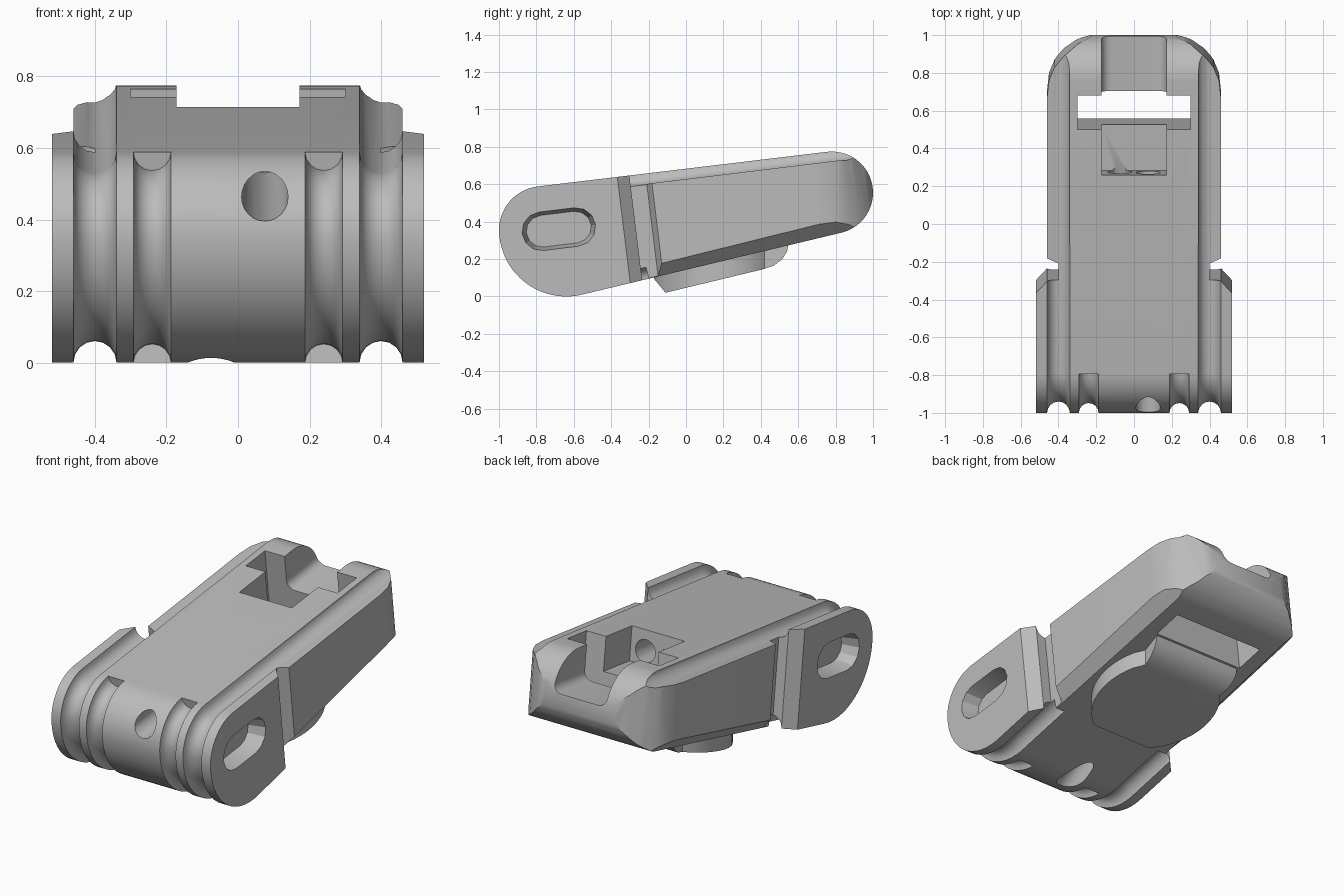
import bpy
import bmesh
from math import sin, cos, pi, radians
from mathutils import Matrix, Vector

if "Cube" in bpy.data.objects:
    bpy.data.objects.remove(bpy.data.objects["Cube"])

grey = bpy.data.materials.new("plain grey")
grey.use_nodes = True
grey.diffuse_color = (0.5, 0.5, 0.5, 1)
grey.node_tree.nodes["Principled BSDF"].inputs["Base Color"].default_value = (0.5, 0.5, 0.5, 1)

# Frames that follow the sloping top face and the sloping underside
TOP = Matrix.Translation((0, 0, 0.683)) @ Matrix.Rotation(0.1214, 4, 'X')
UNDER = Matrix.Translation((0, 0, 0.148)) @ Matrix.Rotation(0.243, 4, 'X')


def loft(name, rings, frame=Matrix()):
    """Closed solid through rings with equal point counts."""
    bm = bmesh.new()
    rows = [[bm.verts.new(frame @ Vector(p)) for p in ring] for ring in rings]
    n = len(rows[0])
    for a, b in zip(rows, rows[1:]):
        for i in range(n):
            j = (i + 1) % n
            bm.faces.new((a[i], a[j], b[j], b[i]))
    bm.faces.new(rows[0])
    bm.faces.new(rows[-1])
    bmesh.ops.recalc_face_normals(bm, faces=bm.faces)
    mesh = bpy.data.meshes.new(name)
    bm.to_mesh(mesh)
    bm.free()
    mesh.materials.append(grey)
    ob = bpy.data.objects.new(name, mesh)
    bpy.context.collection.objects.link(ob)
    return ob


def along_x(name, outline, x0, x1, frame=Matrix()):
    return loft(name, [[(x, a, b) for a, b in outline] for x in (x0, x1)], frame)


def along_y(name, outline, y0, y1, frame=Matrix()):
    return loft(name, [[(a, y, b) for a, b in outline] for y in (y0, y1)], frame)


def along_z(name, outline, z0, z1, frame=Matrix()):
    return loft(name, [[(a, b, z) for a, b in outline] for z in (z0, z1)], frame)


def rect(a0, a1, b0, b1):
    return [(a0, b0), (a1, b0), (a1, b1), (a0, b1)]


def arc(cx, cy, r, start, end, n):
    return [(cx + r * cos(radians(start + (end - start) * i / n)),
             cy + r * sin(radians(start + (end - start) * i / n))) for i in range(n + 1)]


def activate(ob):
    bpy.ops.object.select_all(action='DESELECT')
    ob.select_set(True)
    bpy.context.view_layer.objects.active = ob


def boolean(ob, tool, operation='DIFFERENCE'):
    tool.hide_render = True
    mod = ob.modifiers.new("cut", 'BOOLEAN')
    mod.object, mod.operation, mod.solver = tool, operation, 'EXACT'
    activate(ob)
    bpy.ops.object.modifier_apply(modifier=mod.name)
    bpy.data.objects.remove(tool)


def sweep(name, path, x, r, sides=16):
    """Round tube following a path in the side plane."""
    rings = []
    for i, p in enumerate(path):
        a, b = path[max(i - 1, 0)], path[min(i + 1, len(path) - 1)]
        t = Vector((b[0] - a[0], b[1] - a[1])).normalized()
        ring = []
        for k in range(sides):
            c, s = r * cos(2 * pi * k / sides), r * sin(2 * pi * k / sides)
            ring.append((x + c, p[0] - t.y * s, p[1] + t.x * s))
        rings.append(ring)
    return loft(name, rings)


def drill(name, start, end, r):
    start, end = Vector(start), Vector(end)
    rot = (end - start).to_track_quat('Z', 'Y').to_matrix().to_4x4()
    return along_z(name, arc(0, 0, r, 0, 345, 23), 0, (end - start).length,
                   Matrix.Translation(start) @ rot)


# Main body from its side profile
front = arc(-0.765, 0.355, 0.235, 97, 180, 14)
front += arc(-0.64, 0.36, 0.36, 180, 284, 20)[1:]
rear = arc(0.78, 0.555, 0.22, -76, 97, 24)
body = along_x("main_body", front + rear, -0.52, 0.52)

# Grooves that wrap the front end, outer ones running along the top
outer_path = [(1.2, 0.829)] + front + [(-0.2, 0.098)]
inner_path = front[:-3]
for s in (1, -1):
    # Narrower rear half, ear step, side notch and rounded rear corners
    plan = [(0.7, -0.37), (0.52, -0.37), (0.46, -0.305), (0.40, -0.305), (0.40, -0.218),
            (0.46, -0.19), (0.46, 0.67), (0.45, 0.76), (0.42, 0.83), (0.37, 0.89),
            (0.30, 0.945), (0.22, 0.98), (0.22, 1.3), (0.7, 1.3)]
    boolean(body, along_z("side_cut", [(s * x, u) for x, u in plan], -1.2, 0.5, TOP))
    boolean(body, sweep("outer_groove", outer_path, s * 0.40, 0.06))
    boolean(body, sweep("inner_groove", inner_path, s * 0.24, 0.052))
    # Lowered lip beside the top groove
    boolean(body, along_x("lip_cut", rect(-0.25, 1.2, -0.055, 0.3), s * 0.41, s * 0.7, TOP))
    # Lower edge chamfer
    wedge = [(s * 0.38, -0.02), (s * 0.48, 0.08), (s * 0.7, 0.08), (s * 0.7, -0.02)]
    boolean(body, along_y("chamfer_cut", wedge, -0.235, 1.3, UNDER))
    # Tapered oblong pocket in the ear
    rings = []
    for x, half, r in ((0.53, 0.095, 0.105), (0.42, 0.09, 0.085)):
        outline = arc(half, 0, r, -90, 90, 6) + arc(-half, 0, r, 90, 270, 6)
        rings.append([(s * x, a, b) for a, b in outline])
    pocket = Matrix.Translation((0, -0.68, 0.36)) @ Matrix.Rotation(0.1214, 4, 'X')
    boolean(body, loft("ear_pocket", rings, pocket))

# Recess, through slot and open rear channel
boolean(body, along_y("recess_cut", rect(-0.172, 0.172, -0.2, 0.3), 0.26, 0.55, TOP))
boolean(body, along_z("slot_cut", rect(-0.3, 0.3, 0.505, 0.685), -1.0, 0.3, TOP))
channel = arc(-0.122, -0.15, 0.05, 180, 270, 5) + arc(0.122, -0.15, 0.05, 270, 360, 5)
boolean(body, along_y("channel_cut", channel + [(0.172, 0.3), (-0.172, 0.3)], 0.6, 1.3, TOP))

# Cord holes ending in the recess
boolean(body, drill("front_hole", (0.075, -1.1, 0.45), (0.075, 0.32, 0.6), 0.065))
boolean(body, drill("under_hole", (-0.075, -0.76, -0.08), (-0.075, 0.32, 0.6), 0.065))

# Keyhole shaped boss on the underside
side = [(-0.2, 0.13), (-0.11, 0.02), (0.41, 0.145), (0.47, 0.165), (0.515, 0.2),
        (0.54, 0.24), (0.55, 0.29)]
boss = along_x("underside_boss", side, -0.5, 0.5)
plan = arc(0, 0.19, 0.36, 150, 390, 32) + [(0.27, 0.42), (0.3, 0.6), (-0.3, 0.6), (-0.27, 0.42)]
boolean(boss, along_z("boss_outline", plan, -0.2, 0.6), 'INTERSECT')

for ob in (body, boss):
    activate(ob)
    bpy.ops.object.shade_smooth_by_angle(angle=radians(28))
